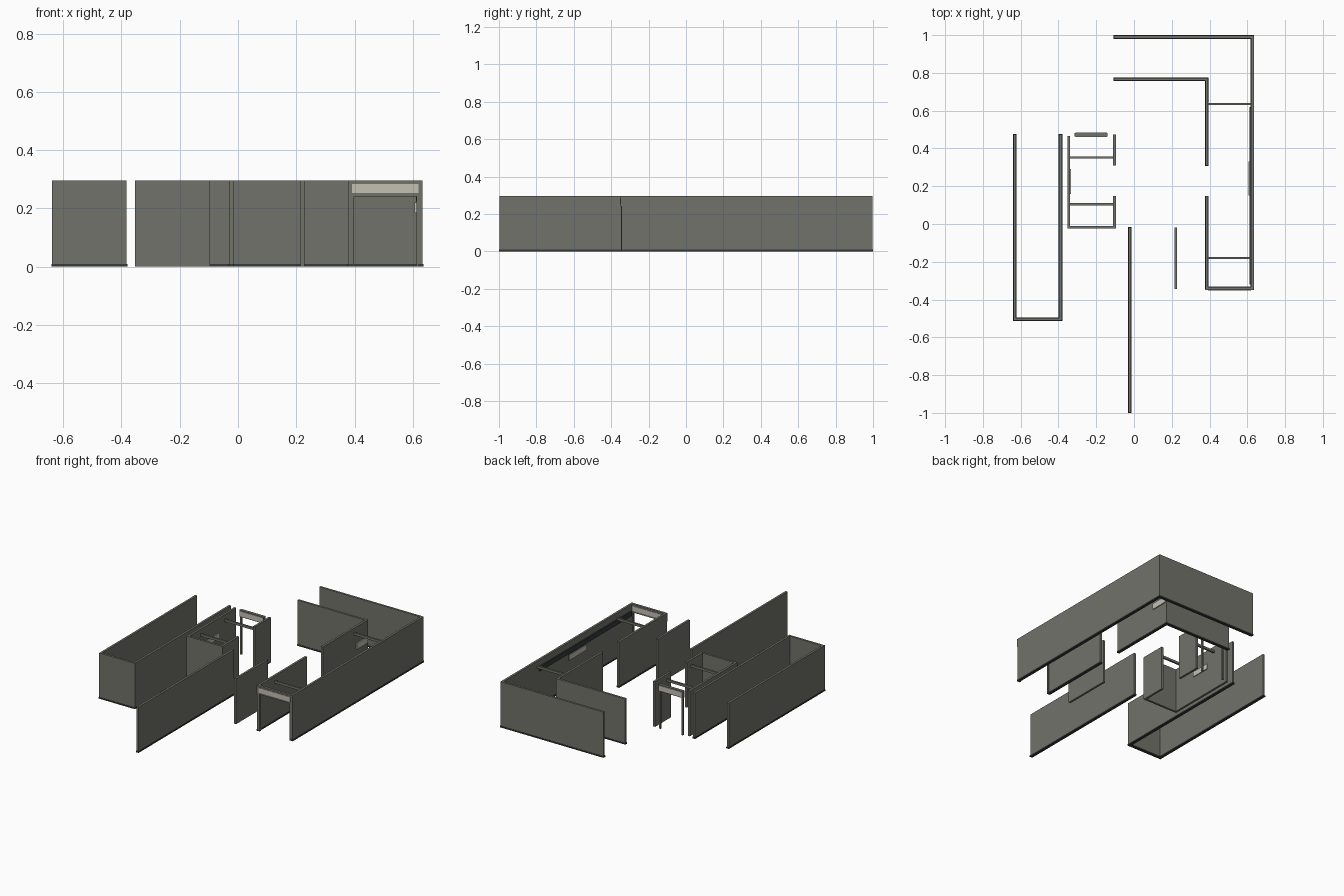
import bpy

if "Cube" in bpy.data.objects:
    bpy.data.objects.remove(bpy.data.objects["Cube"], do_unlink=True)

H = 0.295   # wall height
T = 0.014   # wall thickness


def material(name, rgb):
    m = bpy.data.materials.new(name)
    m.use_nodes = True
    col = (*rgb, 1.0)
    m.diffuse_color = col
    bsdf = m.node_tree.nodes["Principled BSDF"]
    bsdf.inputs["Base Color"].default_value = col
    bsdf.inputs["Roughness"].default_value = 0.8
    return m


GREY = material("warm_grey_wall", (0.17, 0.17, 0.145))
DARK = material("dark_skirting", (0.035, 0.042, 0.042))
PALE = material("pale_sign", (0.55, 0.53, 0.45))


def box(name, xs, ys, zs, mat):
    bpy.ops.mesh.primitive_cube_add(size=1)
    ob = bpy.context.object
    ob.name = name
    ob.location = [(a + b) / 2 for a, b in (xs, ys, zs)]
    ob.scale = [b - a for a, b in (xs, ys, zs)]
    bpy.ops.object.transform_apply(location=True, rotation=False, scale=True)
    ob.data.materials.append(mat)
    return ob


def wall(name, xs, ys, skirting=True):
    """Wall panel, with an optional slightly proud skirting at its foot."""
    box(name, xs, ys, (0.001, H), GREY)
    if skirting:
        e = 0.0025
        box(name + "_skirting", (xs[0] - e, xs[1] + e), (ys[0] - e, ys[1] + e),
            (0, 0.009), DARK)


# Long U-shaped bay
wall("bay_outer_wall", (-0.638, -0.638 + T), (-0.512, 0.473))
wall("bay_inner_wall", (-0.396, -0.396 + T), (-0.512, 0.473))
wall("bay_front_wall", (-0.638 + T, -0.396), (-0.512, -0.512 + T))

# Small room
wall("room_side_wall", (-0.353, -0.339), (-0.024, 0.465), False)
wall("room_front_wall", (-0.339, -0.11), (-0.024, -0.01), False)
wall("room_door_wall_front", (-0.11, -0.096), (-0.024, 0.147), False)
wall("room_door_wall_back", (-0.11, -0.096), (0.31, 0.473), False)
for i, y in enumerate((0.105, 0.352)):
    box(f"room_beam_{i}", (-0.339, -0.11), (y - 0.006, y + 0.006), (0.25, 0.265), GREY)
box("room_wall_sign", (-0.339, -0.333), (0.16, 0.29), (0.165, 0.2), PALE)

# Sign portal behind the small room
for i, x in enumerate((-0.306, -0.146)):
    box(f"portal_post_{i}", (x - 0.005, x + 0.005), (0.465, 0.477), (0, 0.25), GREY)
box("portal_sign", (-0.315, -0.14), (0.463, 0.482), (0.245, 0.288), GREY)
box("portal_sign_face_back", (-0.311, -0.144), (0.482, 0.485), (0.251, 0.283), PALE)
box("portal_sign_face_front", (-0.311, -0.144), (0.46, 0.463), (0.251, 0.283), PALE)

# Free-standing walls
wall("long_middle_wall", (-0.03, -0.016), (-0.998, -0.018))
wall("short_middle_wall", (0.214, 0.228), (-0.345, -0.018), False)

# L-shaped corridor
wall("corridor_outer_wall", (0.62, 0.634), (-0.345, 0.997))
wall("corridor_back_wall", (-0.105, 0.62), (0.983, 0.997))
wall("corridor_inner_wall_front", (0.378, 0.392), (-0.345, 0.147))
wall("corridor_inner_wall_back", (0.378, 0.392), (0.31, 0.773))
wall("corridor_inner_back_wall", (-0.105, 0.378), (0.759, 0.773))
for i, y in enumerate((-0.18, 0.635)):
    box(f"corridor_beam_{i}", (0.392, 0.62), (y - 0.006, y + 0.006), (0.25, 0.265), GREY)

# Corridor entrance frame with its header sign
for i, x in enumerate((0.394, 0.618)):
    box(f"entrance_post_{i}", (x - 0.005, x + 0.005), (-0.347, -0.335), (0, 0.245), GREY)
box("entrance_header", (0.378, 0.634), (-0.349, -0.333), (0.241, H), GREY)
box("entrance_sign", (0.392, 0.62), (-0.352, -0.349), (0.253, 0.284), PALE)
box("entrance_sign_back", (0.392, 0.62), (-0.333, -0.33), (0.253, 0.284), PALE)

# Panels on the corridor walls
box("corridor_dark_strip", (0.611, 0.62), (-0.32, 0.62), (0.225, 0.255), DARK)
box("corridor_outer_sign", (0.606, 0.612), (0.15, 0.33), (0.185, 0.22), PALE)
box("corridor_inner_sign", (0.392, 0.398), (0.65, 0.765), (0.15, 0.19), PALE)
